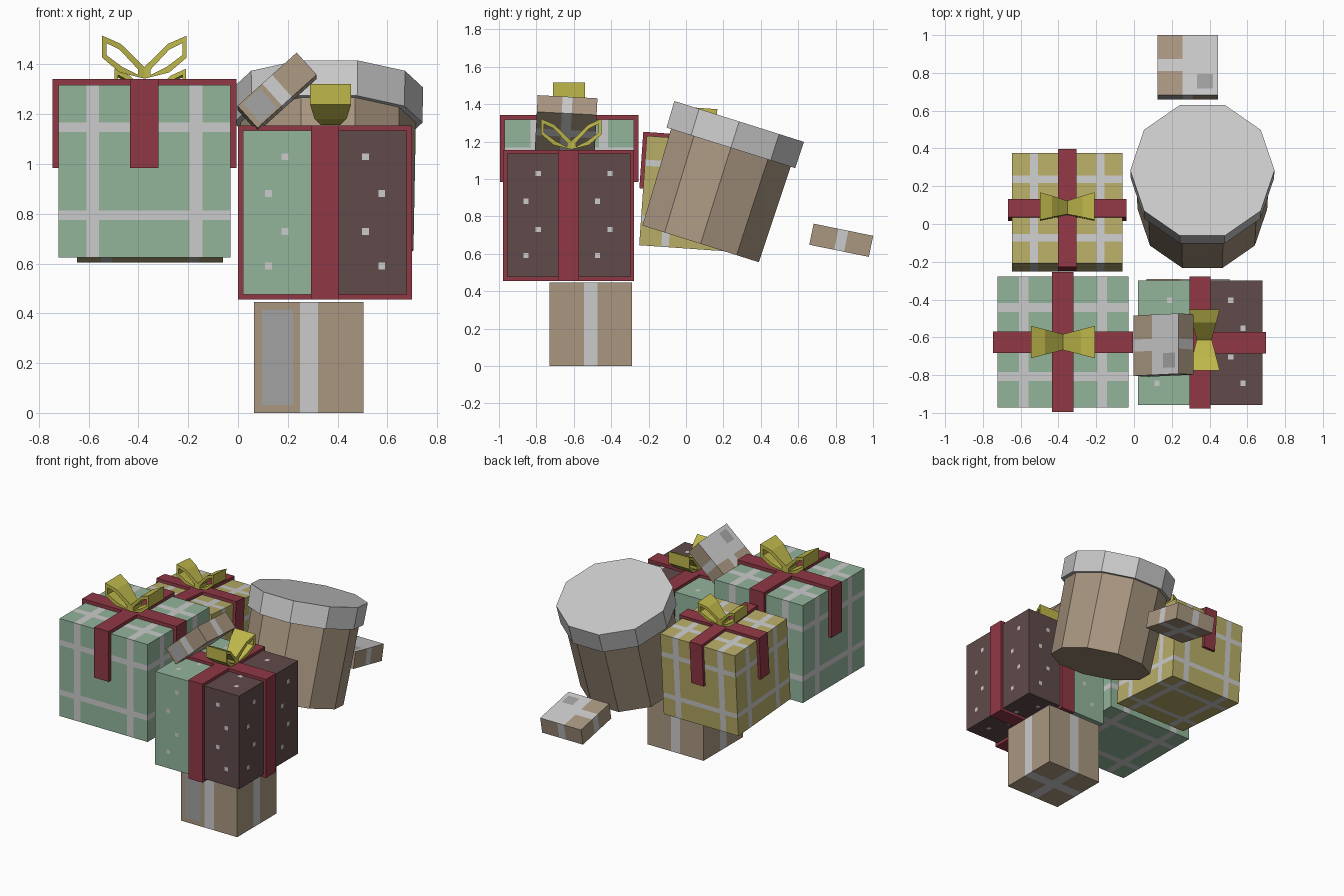
import bpy, bmesh
from math import radians
from mathutils import Matrix, Vector

if "Cube" in bpy.data.objects:
    bpy.data.objects.remove(bpy.data.objects["Cube"])


def material(name, r, g, b):
    m = bpy.data.materials.new(name)
    m.diffuse_color = (r, g, b, 1)
    m.use_nodes = True
    m.node_tree.nodes["Principled BSDF"].inputs["Base Color"].default_value = m.diffuse_color
    return m


CARD = material("cardboard", .40, .31, .22)
TAPE = material("tape_grey", .55, .55, .55)
LABEL = material("label_grey", .36, .36, .36)
GREEN = material("green_paper", .29, .46, .33)
YELLOW = material("yellow_paper", .48, .42, .14)
BROWN = material("brown_paper", .12, .07, .07)
RED = material("red_ribbon", .28, .04, .06)
GOLD = material("gold_bow", .52, .48, .07)


def place(loc, rx=0, ry=0, s=1):
    return (Matrix.Translation(loc) @ Matrix.Rotation(radians(rx), 4, 'X')
            @ Matrix.Rotation(radians(ry), 4, 'Y') @ Matrix.Scale(s, 4))


def finish(name, bm, mat, mats):
    bmesh.ops.remove_doubles(bm, verts=bm.verts, dist=1e-5)
    bmesh.ops.recalc_face_normals(bm, faces=bm.faces)
    bm.transform(mat)
    me = bpy.data.meshes.new(name)
    bm.to_mesh(me)
    bm.free()
    for m in mats:
        me.materials.append(m)
    ob = bpy.data.objects.new(name, me)
    bpy.context.collection.objects.link(ob)
    return ob


def patterned_box(name, size, mat, mats, rects):
    """Box whose faces are cut along flush rectangles.
    rects: {(axis, sign): [(u0, u1, v0, v1, material index)]}, box spans -.5 to .5"""
    cuts = [{-.5, .5} for _ in range(3)]
    for (a, _), rs in rects.items():
        u, v = [i for i in range(3) if i != a]
        for r in rs:
            cuts[u].update(r[0:2])
            cuts[v].update(r[2:4])
    cuts = [sorted(c) for c in cuts]
    bm = bmesh.new()
    for a in range(3):
        u, v = [i for i in range(3) if i != a]
        for sign in (-1, 1):
            for u0, u1 in zip(cuts[u], cuts[u][1:]):
                for v0, v1 in zip(cuts[v], cuts[v][1:]):
                    vs = []
                    for p, q in ((u0, v0), (u1, v0), (u1, v1), (u0, v1)):
                        c = [0, 0, 0]
                        c[a], c[u], c[v] = sign * .5, p, q
                        vs.append(bm.verts.new([c[i] * size[i] for i in range(3)]))
                    f = bm.faces.new(vs)
                    mu, mv = (u0 + u1) / 2, (v0 + v1) / 2
                    for r in rects.get((a, sign), []):
                        if r[0] < mu < r[1] and r[2] < mv < r[3]:
                            f.material_index = r[4]
    return finish(name, bm, mat, mats)


def band(name, outer, inner, half, mat, color, closed=True):
    """Thick ribbon: outer and inner profile in xz, half width in y as a function of x"""
    bm = bmesh.new()
    rows = [[bm.verts.new((x, y * half(x), z)) for (x, z), y in
             ((o, -1), (o, 1), (i, 1), (i, -1))] for o, i in zip(outer, inner)]
    n = len(rows)
    for k in range(n if closed else n - 1):
        a, b = rows[k], rows[(k + 1) % n]
        for j in range(4):
            bm.faces.new((a[j], a[(j + 1) % 4], b[(j + 1) % 4], b[j]))
    if not closed:
        bm.faces.new(rows[0])
        bm.faces.new(rows[-1])
    return finish(name, bm, mat, [color])


QUARTER = Matrix.Rotation(radians(90), 4, 'Z')


# Bow: two mirrored pinched loops
def bow(name, mat):
    outer = [(0, .005), (.1, .03), (.17, .09), (.17, .178), (.095, .145), (0, .052)]
    inner = [(.025, .02), (.09, .053), (.153, .1), (.153, .148), (.1, .122), (.025, .042)]
    for side, s in (("right", 1), ("left", -1)):
        band(f"{name}_{side}_loop", [(s * x, z) for x, z in outer],
             [(s * x, z) for x, z in inner],
             lambda x: .042 + .26 * abs(x), mat, GOLD)


# Plaid gift with open-bottomed crossing ribbons
def plaid_gift(name, paper, mat):
    pos = {0: .30, 1: .265, 2: .255}
    wid = {0: .037, 1: .034, 2: .028}
    rects = {}
    for a in range(3):
        u, v = [i for i in range(3) if i != a]
        rs = []
        for s in (-1, 1):
            rs.append((s * pos[u] - wid[u], s * pos[u] + wid[u], -.5, .5, 1))
            rs.append((-.5, .5, s * pos[v] - wid[v], s * pos[v] + wid[v], 1))
        rects[a, 1] = rects[a, -1] = rs
    patterned_box(name + "_box", (.692, .692, .692), mat, [paper, TAPE], rects)
    o, i, low = .37, .344, .013
    outer = [(-o, low), (-o, o), (o, o), (o, low)]
    inner = [(-i, low), (-i, i), (i, i), (i, low)]
    band(name + "_ribbon_across", outer, inner, lambda x: .057, mat, RED, False)
    band(name + "_ribbon_along", outer, inner, lambda x: .057, mat @ QUARTER, RED, False)
    bow(name + "_bow", mat @ Matrix.Translation((0, 0, o - .003)))


plaid_gift("green_gift", GREEN, place((-.376, -.625, .971)))
plaid_gift("yellow_gift", YELLOW, place((-.353, .0625, .9175), rx=-4, s=.847))

# Two-tone dotted gift: one half box per colour
C = Vector((.35, -.628, .805))
S = .66


def dot(u, v, ku=1.0, ou=0.0):
    d = .021
    return (u * ku + ou - d * ku, u * ku + ou + d * ku, v - d, v + d, 1)


ROWS = (.34, .115, -.115, -.325)
for name, paper, s in (("green", GREEN, -1), ("brown", BROWN, 1)):
    wide = [dot(s * (.245 + .1 * (k % 2)), v, 2, -s * .5) for k, v in enumerate(ROWS)]
    end = [dot(b + .1 * ((k + 1) % 2), v) for b in (-.345, .235) for k, v in enumerate(ROWS)]
    rects = {(1, -1): wide, (1, 1): wide, (2, 1): wide, (2, -1): wide, (0, s): end}
    patterned_box(f"dotted_gift_{name}_half", (S / 2, S, S),
                  place(C + Vector((s * S / 4, 0, 0))), [paper, TAPE], rects)
ring_o = [(-.35, -.35), (-.35, .35), (.35, .35), (.35, -.35)]
ring_i = [(x * .94, z * .94) for x, z in ring_o]
band("dotted_gift_ribbon_across", ring_o, ring_i, lambda x: .057, place(C), RED)
band("dotted_gift_ribbon_along", ring_o, ring_i, lambda x: .056, place(C) @ QUARTER, RED)
bow("dotted_gift_bow", place((.372, -.613, 1.153), s=.95) @ QUARTER)


# Cardboard parcels with tape and labels
def parcel(name, size, mat):
    strip = (-.083, .083, -.5, .5, 1)
    rects = {
        (1, -1): [strip, (-.43, -.145, -.43, .43, 2)],
        (1, 1): [strip], (0, 1): [strip], (0, -1): [strip],
        (2, -1): [strip, (-.5, .5, -.083, .083, 1)],
        (2, 1): [(-.09, .5, -.5, .5, 1), (-.5, -.09, -.1, .1, 1), (.155, .42, -.39, -.145, 2)],
    }
    patterned_box(name, size, mat, [CARD, TAPE, LABEL], rects)


parcel("base_parcel", (.44, .44, .445), place((.285, -.51, .2225)))
parcel("leaning_parcel", (.32, .32, .12), place((.157, -.641, 1.288), rx=-3, ry=-42))
parcel("back_parcel", (.32, .325, .115), place((.285, .83, .672), rx=-11.5))


# Ten-sided hat box with overhanging lid
def drum(name, r1, r2, z0, z1, mats):
    bm = bmesh.new()
    bmesh.ops.create_cone(bm, cap_ends=True, segments=10, radius1=r1, radius2=r2, depth=z1 - z0,
                          matrix=Matrix.Translation((0, 0, (z0 + z1) / 2)) @ QUARTER)
    finish(name, bm, place((.362, .078, .653), rx=-17.5), mats)


drum("hat_box_body", .343, .353, 0, .56, [CARD])
drum("hat_box_lid", .379, .382, .538, .686, [TAPE])
